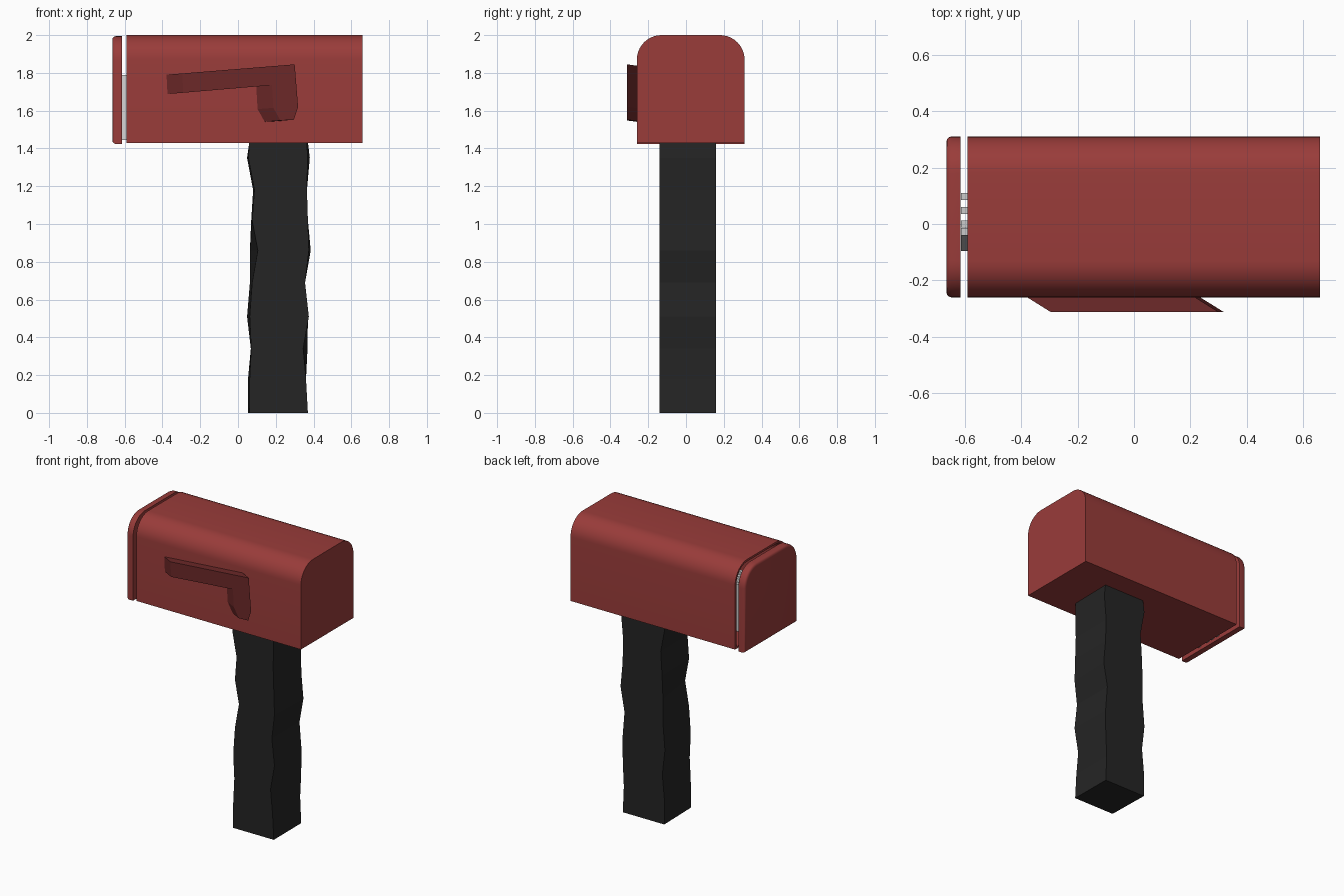
import bpy, bmesh
from math import sin, cos, pi, radians

if "Cube" in bpy.data.objects:
    bpy.data.objects.remove(bpy.data.objects["Cube"])


def material(name, rgb):
    m = bpy.data.materials.new(name)
    m.diffuse_color = (*rgb, 1)
    m.use_nodes = True
    m.node_tree.nodes["Principled BSDF"].inputs["Base Color"].default_value = m.diffuse_color
    return m


RED = material("red_paint", (0.32, 0.045, 0.042))
DARK_RED = material("dark_red_paint", (0.15, 0.022, 0.022))
BLACK = material("dark_post", (0.018, 0.018, 0.018))
PAPER = material("paper", (0.6, 0.6, 0.6))


def loft(name, rings, mat, smooth=False):
    """Join equal-length rings of points with quads and cap both ends."""
    bm = bmesh.new()
    loops = [[bm.verts.new(p) for p in r] for r in rings]
    for a, b in zip(loops, loops[1:]):
        for i in range(len(a)):
            j = (i + 1) % len(a)
            bm.faces.new((a[i], a[j], b[j], b[i]))
    bm.faces.new(loops[0])
    bm.faces.new(loops[-1])
    bmesh.ops.recalc_face_normals(bm, faces=bm.faces)
    me = bpy.data.meshes.new(name)
    bm.to_mesh(me)
    bm.free()
    me.materials.append(mat)
    ob = bpy.data.objects.new(name, me)
    bpy.context.collection.objects.link(ob)
    if smooth:
        bpy.ops.object.select_all(action='DESELECT')
        ob.select_set(True)
        bpy.context.view_layer.objects.active = ob
        bpy.ops.object.shade_smooth_by_angle(angle=radians(40))
    return ob


def box_section(x, inset=0.0, dz=0.0):
    """Mailbox cross-section: square bottom, rounded top corners."""
    y0, y1 = -0.26 + inset, 0.31 - inset
    z0, z1 = 1.43 + inset + dz, 2.0 - inset + dz
    r, n = 0.13 - inset, 10
    pts = [(x, y0, z0), (x, y1, z0)]
    for cy, start in ((y1 - r, 0), (y0 + r, pi / 2)):
        for i in range(n + 1):
            a = start + pi / 2 * i / n
            pts.append((x, cy + r * cos(a), z1 - r + r * sin(a)))
    return pts


# Hollow body, open at the door end
loft("mailbox_body", [box_section(0.66), box_section(-0.59),
                      box_section(-0.59, 0.014), box_section(0.646, 0.014)], RED, True)

# Door with a rounded outer rim, standing slightly ajar
loft("door", [box_section(x, inset, -0.006) for x, inset in
              ((-0.615, 0), (-0.648, 0), (-0.657, 0.003), (-0.663, 0.009), (-0.665, 0.02))],
     RED, True)

# Signal flag: swept back along the arm toward the wall
flag = [(-0.295, 1.797), (0.30, 1.845), (0.318, 1.62), (0.296, 1.552),
        (0.225, 1.548), (0.187, 1.615), (0.18, 1.735), (-0.29, 1.695)]
loft("flag", [[(x, -0.312, z) for x, z in flag],
              [(x - 0.085, -0.259, z - 0.007) for x, z in flag]], DARK_RED)

# Rough-hewn post: (z, left front, left back, right front, right back)
post = [(0, .060, .053, .37, .368), (.18, .062, .053, .36, .36),
        (.34, .070, .068, .345, .368), (.51, .062, .048, .375, .37),
        (.69, .075, .063, .355, .355), (.86, .105, .063, .375, .385),
        (1.02, .075, .070, .37, .37), (1.18, .087, .080, .365, .365),
        (1.35, .055, .048, .368, .380), (1.435, .060, .060, .365, .370)]
loft("post", [[(lf, -.14, z), (rf, -.14, z), (rb, .16, z), (lb, .16, z)]
              for z, lf, lb, rf, rb in post], BLACK)

# Letters standing inside, the first one leaning: (bottom y, top y, top z)
for k, (yb, yt, zt) in enumerate([(-.095, -.04, 1.79), (-.012, -.012, 1.77),
                                  (.035, .035, 1.78), (.085, .085, 1.77)]):
    t = 0.025
    loft(f"letter_{k + 1}", [[(x, yb, 1.446), (x, yb + t, 1.446), (x, yt + t, zt), (x, yt, zt)]
                             for x in (-0.613, -0.05)], PAPER)
